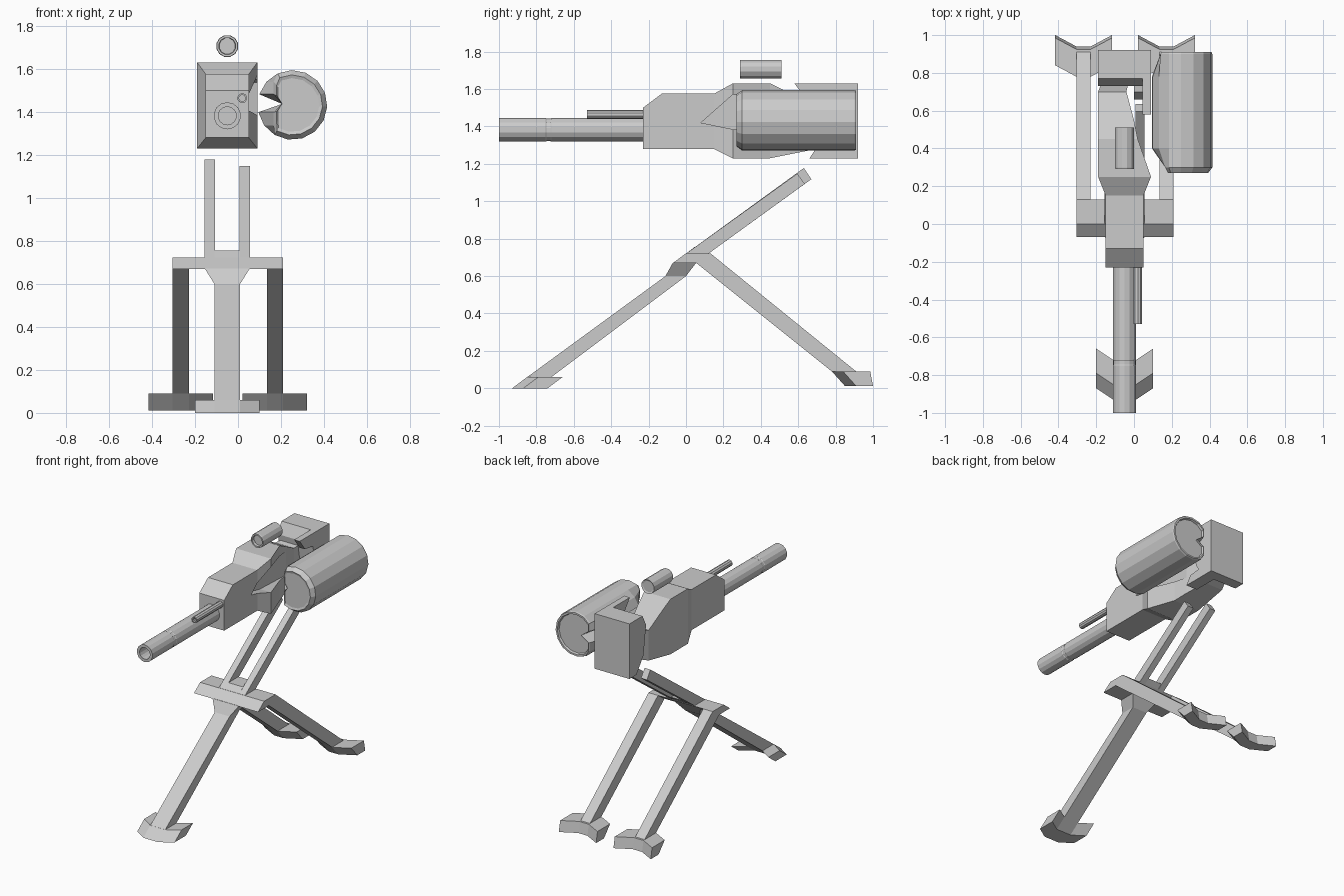
import bpy, bmesh
from math import sin, cos, pi, radians

if "Cube" in bpy.data.objects:
    bpy.data.objects.remove(bpy.data.objects["Cube"])


def loft(name, rings):
    """Skin a list of equal-length point rings and cap both ends."""
    bm = bmesh.new()
    vs = [[bm.verts.new(p) for p in r] for r in rings]
    n = len(rings[0])
    for a, b in zip(vs, vs[1:]):
        for i in range(n):
            j = (i + 1) % n
            bm.faces.new((a[i], a[j], b[j], b[i]))
    bm.faces.new(vs[0])
    bm.faces.new(vs[-1])
    bmesh.ops.recalc_face_normals(bm, faces=bm.faces)
    me = bpy.data.meshes.new(name)
    bm.to_mesh(me)
    bm.free()
    ob = bpy.data.objects.new(name, me)
    bpy.context.collection.objects.link(ob)
    return ob


def prism(name, profile, x0, x1):
    """Extrude a (y, z) profile along x."""
    return loft(name, [[(x, y, z) for y, z in profile] for x in (x0, x1)])


def tube(name, x, z, sides, stations):
    """Lathe (y, radius) stations around an axis parallel to y."""
    ang = [2 * pi * (i + .5) / sides for i in range(sides)]
    return loft(name, [[(x + r * cos(a), y, z + r * sin(a)) for a in ang]
                       for y, r in stations])


def box_rings(name, rows):
    """Loft rectangles along y: (y, x0, x1, z0, z1)."""
    return loft(name, [[(a, y, c), (b, y, c), (b, y, d), (a, y, d)]
                       for y, a, b, c, d in rows])


def foot(name, cx, half, profile):
    """Chevron foot: wings swept towards +y on both sides of a flat centre."""
    rows = ((-.15, .06), (-half, 0), (half, 0), (.15, .06))
    return loft(name, [[(cx + dx, y + dy, z) for y, z in profile] for dx, dy in rows])


# Barrel, hollow at the muzzle, and gas tube
tube("barrel", -.05, 1.382, 14, [(-.2, .063), (-.72, .063), (-.725, .06), (-.745, .06),
                                 (-.75, .063), (-1, .063), (-1, .042), (-.85, .042)])
tube("gas_tube", .02, 1.464, 10, [(-.2, .023), (-.53, .023), (-.53, .015), (-.48, .015)])

# Sighting scope with recessed lens
tube("scope", -.05, 1.706, 12, [(.505, .04), (.51, .052), (.3, .052),
                                (.29, .05), (.29, .04), (.31, .038)])

# Receiver: chamfered nose, flared middle, narrow waist
receiver = box_rings("receiver", [
    (-.23, -.15, .05, 1.28, 1.50), (-.13, -.15, .05, 1.28, 1.575),
    (.15, -.15, .05, 1.28, 1.575), (.25, -.19, .09, 1.23, 1.63),
    (.45, -.19, .02, 1.23, 1.63), (.55, -.19, .0, 1.25, 1.58),
    (.70, -.19, -.04, 1.28, 1.50), (.80, -.15, -.02, 1.32, 1.52)])

# Feed opening cut in the right side of the receiver
cutter = prism("feed_cutter", [(.08, 1.42), (.25, 1.57), (.62, 1.54), (.62, 1.37), (.25, 1.385)],
               0.0, .15)
cutter.hide_render = True
cutter.hide_viewport = True
mod = receiver.modifiers.new("feed_opening", "BOOLEAN")
mod.operation = "DIFFERENCE"
mod.solver = "EXACT"
mod.object = cutter

# Rear block and the rails joining it to the waist
prism("rear_block", [(.77, 1.63), (.92, 1.63), (.92, 1.23), (.84, 1.23), (.76, 1.34), (.73, 1.55)],
      -.19, .09)
prism("right_rail_top", [(.58, 1.63), (.78, 1.63), (.78, 1.53), (.64, 1.55)], .045, .09)
prism("right_rail_bottom", [(.66, 1.23), (.88, 1.23), (.88, 1.31), (.70, 1.29)], .0, .09)

# Ammunition drum: round shell with a wedge mouth facing the receiver
def drum_ring(y, r, left):
    cx, cz, n = .253, 1.432, 14
    angs = [radians(-168 + i * 330 / n) for i in range(n + 1)]
    pts = [(max(left, cx + r * cos(a)), y, cz + r * sin(a)) for a in angs]
    return pts + [(.205, y, 1.437)]


loft("ammo_drum", [drum_ring(*s) for s in (
    (.275, .125, .185), (.27, .14, .18), (.30, .162, .165), (.40, .162, .08),
    (.78, .162, .08), (.90, .162, .14), (.91, .158, .145), (.91, .145, .15), (.895, .14, .155))])

# Tripod cross plate, hub and raised web between the arms
prism("cross_plate", [(-.07, .67), (0, .722), (.13, .722), (.055, .67)], -.305, .21)
loft("hub", [[(a, c, z), (b, c, z), (b, d, z), (a, d, z)] for z, a, b, c, d in (
    (.60, -.11, .01, -.11, 0), (.672, -.155, .055, -.07, .055))])
prism("arm_web", [(0, .72), (.045, .755), (.16, .755), (.12, .72)], -.11, .01)

# Upper arms holding the gun
prism("left_arm", [(0, .72), (.63, 1.178), (.67, 1.118), (.12, .72)], -.155, -.108)
prism("right_arm", [(0, .72), (.595, 1.148), (.635, 1.093), (.12, .72)], .008, .055)

# Front leg and foot
prism("front_leg", [(-.11, .60), (-.89, .03), (-.76, .03), (0, .60)], -.11, .01)
foot("front_foot", -.05, .06, [(-.93, 0), (-.85, .06), (-.72, .06), (-.80, 0)])

# Rear legs and feet
for side, cx in (("left", -.267), ("right", .172)):
    prism(side + "_rear_leg", [(.13, .722), (.91, .09), (.90, .05), (.82, .05), (.78, .09), (.03, .69)],
          cx - .038, cx + .038)
    foot(side + "_rear_foot", cx, .038, [(.78, .09), (.85, .012), (.94, .012), (.925, .09)])
